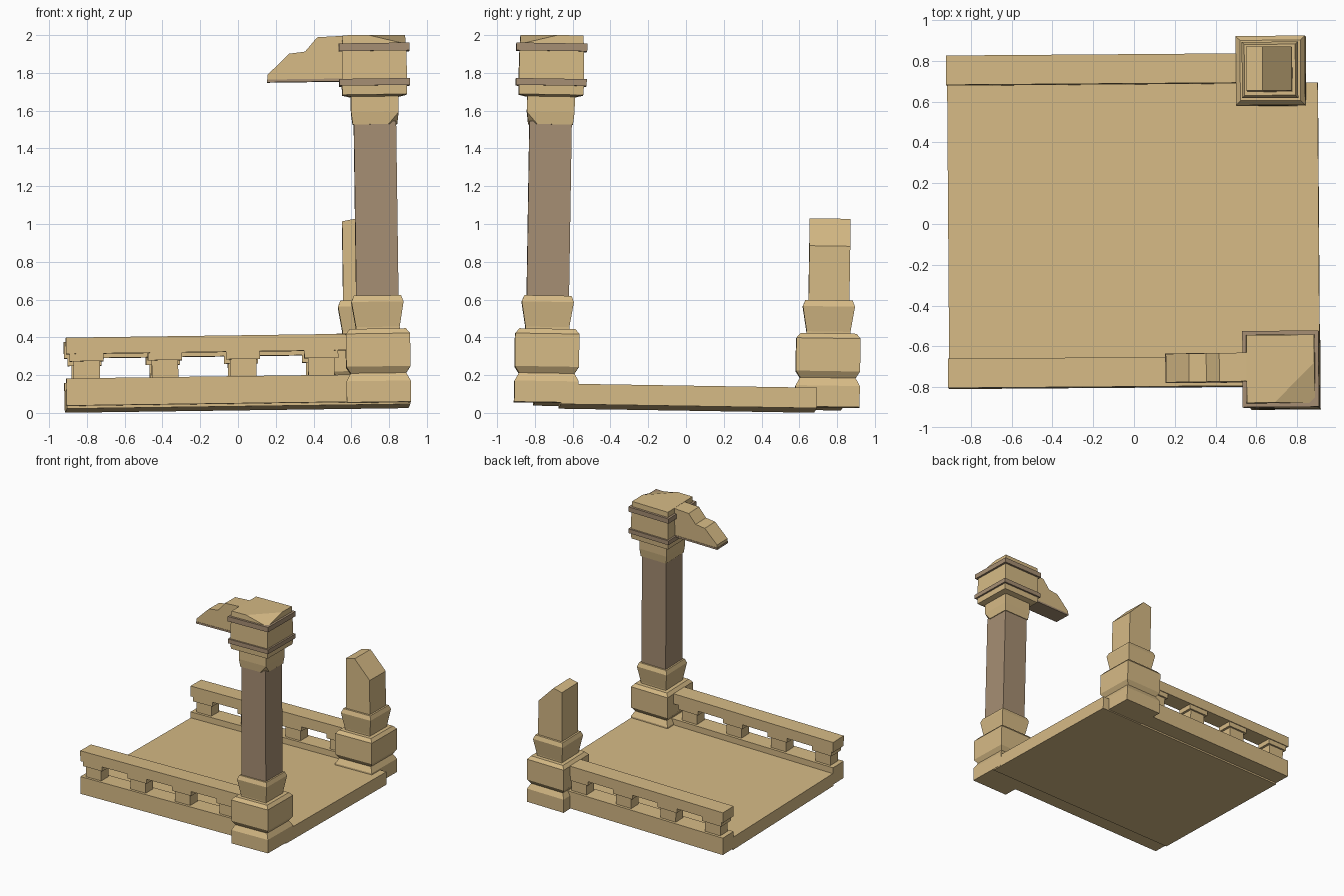
import bpy, bmesh
from mathutils import Matrix, Vector, Euler

if "Cube" in bpy.data.objects:
    bpy.data.objects.remove(bpy.data.objects["Cube"])

# The whole ruin is very slightly tilted and turned
TILT = Euler((-0.016, -0.0135, 0.0075)).to_matrix().to_4x4()


def material(name, color):
    m = bpy.data.materials.new(name)
    m.diffuse_color = (*color, 1)
    m.use_nodes = True
    m.node_tree.nodes["Principled BSDF"].inputs["Base Color"].default_value = m.diffuse_color
    return m


SAND = material("sandstone", (0.67, 0.49, 0.235))
BROWN = material("brown_stone", (0.38, 0.27, 0.17))


def finish(name, bm, mat):
    bmesh.ops.recalc_face_normals(bm, faces=bm.faces)
    me = bpy.data.meshes.new(name)
    bm.to_mesh(me)
    bm.free()
    me.materials.append(mat)
    ob = bpy.data.objects.new(name, me)
    bpy.context.collection.objects.link(ob)
    ob.matrix_world = TILT
    return ob


def box(name, x, y, z, mat=SAND):
    """Box from (min, max) ranges."""
    bm = bmesh.new()
    bmesh.ops.create_cube(bm, size=1)
    for v in bm.verts:
        for i, (a, b) in enumerate((x, y, z)):
            v.co[i] = a if v.co[i] < 0 else b
    return finish(name, bm, mat)


def stack(name, cx, cy, rings, mat=SAND, chip=None):
    """Square section following (half width, height) rings; chip = (point, normal) cuts a corner."""
    bm = bmesh.new()
    loops = [[bm.verts.new((cx + sx * h, cy + sy * h, z))
              for sx, sy in ((-1, -1), (1, -1), (1, 1), (-1, 1))] for h, z in rings]
    bm.faces.new(loops[0])
    bm.faces.new(loops[-1])
    for a, b in zip(loops, loops[1:]):
        for i in range(4):
            j = (i + 1) % 4
            bm.faces.new((a[i], a[j], b[j], b[i]))
    if chip:
        geom = bm.verts[:] + bm.edges[:] + bm.faces[:]
        cut = bmesh.ops.bisect_plane(bm, geom=geom, plane_co=Vector(chip[0]),
                                     plane_no=Vector(chip[1]), clear_outer=True)
        edges = [e for e in cut["geom_cut"] if isinstance(e, bmesh.types.BMEdge)]
        bmesh.ops.contextual_create(bm, geom=edges)
    return finish(name, bm, mat)


def prism(name, profile, y0, y1, mat=SAND):
    """Extrude an x-z outline along y."""
    bm = bmesh.new()
    face = bm.faces.new([bm.verts.new((x, y0, z)) for x, z in profile])
    ext = bmesh.ops.extrude_face_region(bm, geom=[face])["geom"]
    for v in ext:
        if isinstance(v, bmesh.types.BMVert):
            v.co.y = y1
    return finish(name, bm, mat)


# Floor slab
box("floor", (-0.91, 0.908), (-0.67, 0.685), (0.024, 0.132))

# Balustrades along front and back
for side, yc, x_end in (("front", -0.732, 0.64), ("back", 0.755, 0.58)):
    box(f"{side}_base_rail", (-0.912, x_end), (yc - 0.072, yc + 0.072), (0.038, 0.182))
    box(f"{side}_top_rail", (-0.912, x_end), (yc - 0.072, yc + 0.072), (0.312, 0.398))
    for i in range(4):
        x = -0.803 + 0.414 * i
        box(f"{side}_baluster_{i}", (x - 0.07, x + 0.07), (yc - 0.05, yc + 0.05), (0.175, 0.28))
        box(f"{side}_baluster_cap_{i}", (x - 0.09, x + 0.09), (yc - 0.065, yc + 0.065), (0.272, 0.32))

# Pedestals with flared column bases
FX, FY, BX, BY = 0.74, -0.747, 0.68, 0.742
for side, cx, cy in (("front", FX, FY), ("back", BX, BY)):
    stack(f"{side}_pedestal", cx, cy, [(0.17, 0.033), (0.17, 0.145), (0.147, 0.187),
                                       (0.17, 0.222), (0.17, 0.396), (0.148, 0.422)])
    stack(f"{side}_column_base", cx, cy, [(0.116, 0.42), (0.116, 0.432),
                                          (0.138, 0.565), (0.125, 0.598)])

# Broken stub of the back column
prism("broken_column", [(0.57, 0.59), (0.79, 0.59), (0.79, 0.885), (0.65, 1.032), (0.57, 1.017)],
      BY - 0.108, BY + 0.108)

# Front column shaft, chipped neck and capital
stack("column_shaft", FX, FY, [(0.112, 0.59), (0.112, 1.52)], BROWN)
stack("capital_neck", FX, FY, [(0.118, 1.505), (0.126, 1.57), (0.126, 1.66)],
      chip=((FX + 0.122, FY - 0.07, 1.508), (1, -1, -1.0)))
stack("capital_block", FX, FY, [(0.13, 1.652), (0.17, 1.662), (0.173, 1.72),
                                (0.17, 1.9), (0.166, 1.977)],
      chip=((FX + 0.166, FY + 0.03, 1.977), (0.25, -0.25, 1.0)))
for i, (z0, z1) in enumerate(((1.71, 1.746), (1.893, 1.934))):
    stack(f"capital_moulding_{i}", FX, FY, [(0.187, z0), (0.187, z1)], BROWN)

# Fragment of the lintel springing from the capital
prism("lintel_fragment", [(0.175, 1.745), (0.175, 1.775), (0.29, 1.885), (0.375, 1.895),
                          (0.44, 1.970), (0.60, 1.977), (0.60, 1.745)], -0.807, -0.667)
box("lintel_soffit", (0.172, 0.60), (-0.81, -0.664), (1.735, 1.75), BROWN)
